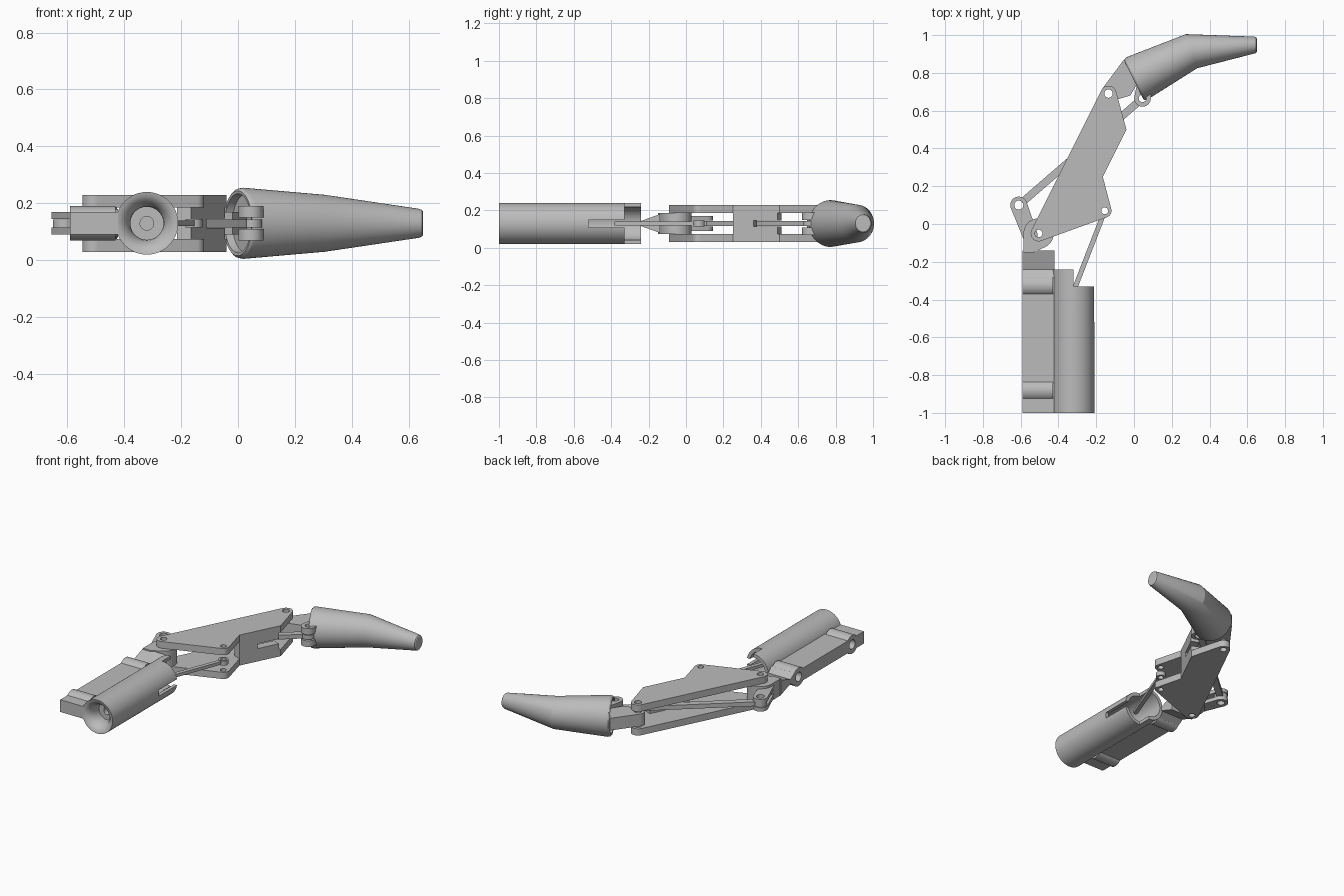
import bpy, math
from math import cos, sin, pi, tau
from mathutils import Matrix, Vector

cube = bpy.data.objects.get("Cube")
if cube:
    bpy.data.objects.remove(cube)

grey = bpy.data.materials.new("plain_grey")
grey.use_nodes = True
grey.diffuse_color = (0.5, 0.5, 0.5, 1)
grey.node_tree.nodes["Principled BSDF"].inputs["Base Color"].default_value = (0.5, 0.5, 0.5, 1)

MID = 0.13
# Pivots of the linkage
KNUCKLE, ANCHOR = (-0.505, -0.05), (-0.61, 0.10)
DRIVE, JOINT, TIP_PIN = (-0.155, 0.07), (-0.135, 0.69), (0.045, 0.665)


def select_only(ob):
    bpy.ops.object.select_all(action='DESELECT')
    ob.select_set(True)
    bpy.context.view_layer.objects.active = ob


def finish(ob, angle=30):
    ob.data.materials.clear()
    ob.data.materials.append(grey)
    select_only(ob)
    bpy.ops.object.shade_smooth_by_angle(angle=math.radians(angle))
    return ob


def circle(c, r, n=32):
    return [(c[0] + r * cos(tau * i / n), c[1] + r * sin(tau * i / n)) for i in range(n)]


def outline(corners):
    """Counter-clockwise corners (x, y, radius) joined by tangents and arcs."""
    if len(corners) == 1:
        return circle(corners[0], corners[0][2], 40)
    n = len(corners)
    angles = []
    for i in range(n):
        (x, y, r), (u, v, s) = corners[i], corners[(i + 1) % n]
        angles.append(math.atan2(v - y, u - x) - math.acos((r - s) / math.hypot(u - x, v - y)))
    pts = []
    for i, (x, y, r) in enumerate(corners):
        if r == 0:
            pts.append((x, y))
            continue
        start, sweep = angles[i - 1], (angles[i] - angles[i - 1]) % tau
        steps = max(2, int(sweep / 0.2))
        pts += [(x + r * cos(start + sweep * k / steps), y + r * sin(start + sweep * k / steps))
                for k in range(steps + 1)]
    return pts


def prism(name, corners, low, high, holes=(), along_x=False):
    """Extruded profile with round holes, upright or along x (profile in y, z)."""
    curve = bpy.data.curves.new(name, 'CURVE')
    curve.dimensions = '2D'
    curve.fill_mode = 'BOTH'
    curve.extrude = (high - low) / 2
    for pts in [outline(corners)] + [circle(c, r) for c, r in holes]:
        sp = curve.splines.new('POLY')
        sp.points.add(len(pts) - 1)
        for p, (x, y) in zip(sp.points, pts):
            p.co = (x, y, 0, 1)
        sp.use_cyclic_u = True
    ob = bpy.data.objects.new(name, curve)
    bpy.context.collection.objects.link(ob)
    ob.matrix_world = Matrix.Translation((0, 0, (low + high) / 2))
    if along_x:
        turn = Matrix(((0, 0, 1), (1, 0, 0), (0, 1, 0))).to_4x4()
        ob.matrix_world = Matrix.Translation(((low + high) / 2, 0, 0)) @ turn
    select_only(ob)
    bpy.ops.object.convert(target='MESH')
    return finish(bpy.context.object)


def pair(name, corners, inner, outer, holes=()):
    """Same plate above and below the middle plane."""
    prism("upper_" + name, corners, MID + inner, MID + outer, holes)
    prism("lower_" + name, corners, MID - outer, MID - inner, holes)


def loft(name, rings, n=48):
    """Elliptical rings (x, y, heading, half width, half height), capped at both ends."""
    verts = []
    for x, y, a, w, h in rings:
        for i in range(n):
            t = tau * i / n
            verts.append((x - sin(a) * w * cos(t), y + cos(a) * w * cos(t), MID + h * sin(t)))
    faces = [(k * n + i, k * n + (i + 1) % n, (k + 1) * n + (i + 1) % n, (k + 1) * n + i)
             for k in range(len(rings) - 1) for i in range(n)]
    faces += [tuple(range(n))[::-1], tuple(range((len(rings) - 1) * n, len(rings) * n))]
    me = bpy.data.meshes.new(name)
    me.from_pydata(verts, [], faces)
    ob = bpy.data.objects.new(name, me)
    bpy.context.collection.objects.link(ob)
    select_only(ob)
    bpy.ops.object.mode_set(mode='EDIT')
    bpy.ops.mesh.select_all(action='SELECT')
    bpy.ops.mesh.normals_make_consistent(inside=False)
    bpy.ops.object.mode_set(mode='OBJECT')
    return ob


def cut_box(ob, lo, hi):
    lo, hi = Vector(lo), Vector(hi)
    bpy.ops.mesh.primitive_cube_add(size=1, location=(lo + hi) / 2)
    cutter = bpy.context.object
    cutter.scale = hi - lo
    cutter.hide_render = True
    mod = ob.modifiers.new("cut", 'BOOLEAN')
    mod.operation, mod.object, mod.solver = 'DIFFERENCE', cutter, 'EXACT'
    select_only(ob)
    bpy.ops.object.modifier_apply(modifier=mod.name)
    bpy.data.objects.remove(cutter)


# Drive cylinder: hollow tube with rounded mouth, notched rear and side slot
tube = loft("drive_cylinder", [(-0.32, y, pi / 2, r, r) for y, r in (
    (-0.8, 0.088), (-0.24, 0.088), (-0.24, 0.11), (-1, 0.11), (-0.997, 0.097), (-0.988, 0.083),
    (-0.972, 0.07), (-0.95, 0.061), (-0.93, 0.058), (-0.9, 0.058), (-0.9, 0.024), (-0.87, 0.024))])
cut_box(tube, (-0.32, -0.33, 0), (-0.2, -0.2, 0.3))
cut_box(tube, (-0.27, -0.52, 0.11), (-0.2, -0.3, 0.15))
finish(tube)

# Mounting plate with two cross bosses and a waisted neck
boss_centres = [(-0.325, MID), (-0.88, MID)]
bolt_holes = [(c, 0.03) for c in boss_centres]
side = [(-1, 0.04), (-0.28, 0.04), (-0.24, 0.014), (-0.14, 0.05)]
profile = [(y, MID - h, 0) for y, h in side] + [(y, MID + h, 0) for y, h in reversed(side)]
prism("mounting_plate", profile, -0.59, -0.421, bolt_holes, along_x=True)
for c in boss_centres:
    prism("cross_boss", [(*c, 0.06)], -0.59, -0.43, [(c, 0.03)], along_x=True)

# Knuckle lug and the forked anchor arm
prism("knuckle_lug", [(-0.585, -0.15, 0), (-0.53, -0.15, 0), (*KNUCKLE, 0.08)],
      0.075, 0.185, [(KNUCKLE, 0.02)])
pair("anchor_arm", [(*ANCHOR, 0.045), (-0.55, -0.06, 0.04)], 0.015, 0.04, [(ANCHOR, 0.024)])

# Long link: two side plates joined by a slotted wall
link = [(*KNUCKLE, 0.042), (*DRIVE, 0.036), (-0.165, 0.25, 0), (-0.04, 0.50, 0), (*JOINT, 0.042)]
pair("link_plate", link, 0.056, 0.1,
     [(KNUCKLE, 0.02), (DRIVE, 0.018), (JOINT, 0.022)])
wall = [(-0.165, 0.25, 0), (-0.045, 0.49, 0), (-0.095, 0.51, 0), (-0.215, 0.27, 0)]
pair("link_wall", wall, 0.016, 0.058)
prism("link_wall_core", [wall[0], (-0.11, 0.36, 0), (-0.16, 0.38, 0), wall[3]], 0.11, 0.15)

# Push rods
prism("drive_rod", [(*DRIVE, 0.03), (-0.165, 0.045, 0.014), (-0.325, -0.37, 0.014)][:1],
      0.115, 0.145, [(DRIVE, 0.018)])
prism("drive_rod_shaft", [(-0.166, 0.04, 0.013), (-0.325, -0.37, 0.013)], 0.12, 0.14)
prism("return_rod", [(*ANCHOR, 0.04), (*ANCHOR[:1], 0.101, 0.039)][:1], 0.116, 0.144,
      [(ANCHOR, 0.024)])
prism("return_rod_shaft", [(-0.577, 0.128, 0.02), (0.012, 0.637, 0.02)], 0.116, 0.144)
prism("return_rod_eye", [(*TIP_PIN, 0.04)], 0.116, 0.144, [(TIP_PIN, 0.02)])

# Fingertip with recessed base, bent middle and rounded end
h0, h1 = 0.46, 0.22
tip = loft("fingertip", [
    (0.025, 0.775, h0, 0.1, 0.1), (0.0, 0.763, h0, 0.104, 0.104), (-0.001, 0.762, h0, 0.114, 0.114),
    (0.006, 0.766, h0, 0.122, 0.122), (0.018, 0.772, h0, 0.125, 0.125),
    (0.305, 0.915, h1 + 0.1, 0.095, 0.1), (0.635, 0.947, 0, 0.045, 0.051),
    (0.646, 0.947, 0, 0.042, 0.047), (0.65, 0.947, 0, 0.036, 0.041)])
finish(tip, 20)

# Fingertip hinge lug and forked pin lugs
prism("hinge_lug", [(*JOINT, 0.042), (-0.02, 0.68, 0), (0.04, 0.78, 0), (-0.055, 0.868, 0)],
      0.09, 0.17, [(JOINT, 0.022)])
pair("pin_lug", [(*TIP_PIN, 0.044), (0.09, 0.75, 0), (0.02, 0.76, 0)], 0.02, 0.06,
     [(TIP_PIN, 0.02)])
